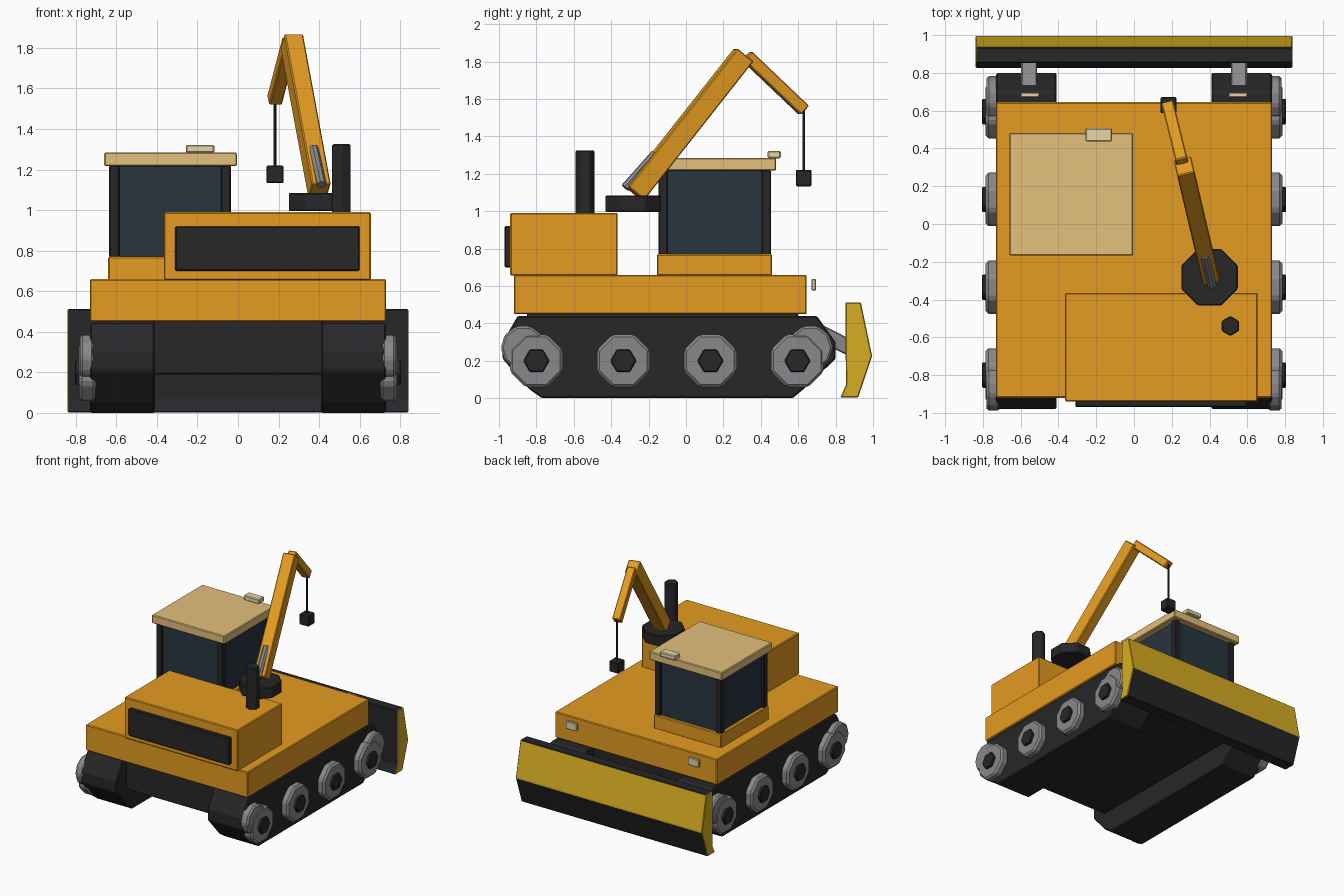
import bpy, bmesh
from math import cos, sin, pi
from mathutils import Vector

if "Cube" in bpy.data.objects:
    bpy.data.objects.remove(bpy.data.objects["Cube"])


def material(name, rgb):
    m = bpy.data.materials.new(name)
    m.diffuse_color = (*rgb, 1)
    m.use_nodes = True
    m.node_tree.nodes["Principled BSDF"].inputs["Base Color"].default_value = m.diffuse_color
    return m


ORANGE = material("orange_paint", (0.78, 0.33, 0.015))
YELLOW = material("yellow_paint", (0.68, 0.42, 0.015))
BLACK = material("black", (0.02, 0.02, 0.022))
GLASS = material("dark_glass", (0.02, 0.035, 0.05))
ROOF = material("tan_roof", (0.78, 0.53, 0.2))
LAMP = material("lamp", (0.8, 0.68, 0.38))
STEEL = material("steel", (0.25, 0.25, 0.26))


def prism(name, p, q, profile, mat, bevel=0.006, mirror=False):
    """Sweep a closed profile from p to q; along X the profile reads as (y, z)."""
    p, q = Vector(p), Vector(q)
    d = (q - p).normalized()
    u = Vector((0, 0, 1)).cross(d)
    u = u.normalized() if u.length > 1e-4 else Vector((1, 0, 0))
    v = d.cross(u)
    bm = bmesh.new()
    a = [bm.verts.new(p + u * s + v * t) for s, t in profile]
    b = [bm.verts.new(q + u * s + v * t) for s, t in profile]
    n = len(profile)
    for i in range(n):
        j = (i + 1) % n
        bm.faces.new((a[i], a[j], b[j], b[i]))
    bm.faces.new(a[::-1])
    bm.faces.new(b)
    bmesh.ops.recalc_face_normals(bm, faces=bm.faces)
    me = bpy.data.meshes.new(name)
    bm.to_mesh(me)
    bm.free()
    me.materials.append(mat)
    ob = bpy.data.objects.new(name, me)
    bpy.context.collection.objects.link(ob)
    if bevel:
        mod = ob.modifiers.new("bevel", 'BEVEL')
        mod.width = bevel
        mod.segments = 1
    if mirror:
        ob.modifiers.new("mirror", 'MIRROR')
    return ob


def ngon(n, r, phase=0.0, c=(0, 0)):
    return [(c[0] + r * cos(2 * pi * i / n + phase), c[1] + r * sin(2 * pi * i / n + phase))
            for i in range(n)]


def rect(w, h):
    return [(-w / 2, -h / 2), (w / 2, -h / 2), (w / 2, h / 2), (-w / 2, h / 2)]


def box(name, x, y, z, mat, bevel=0.006, mirror=False):
    prof = [(x[0], y[0]), (x[1], y[0]), (x[1], y[1]), (x[0], y[1])]
    return prism(name, (0, 0, z[0]), (0, 0, z[1]), prof, mat, bevel, mirror)


# Tracks
track = [(-0.77, 0), (0.57, 0), (0.63, 0.05), (0.80, 0.21), (0.80, 0.30), (0.70, 0.44),
         (-0.90, 0.44), (-0.98, 0.30), (-0.98, 0.21), (-0.84, 0.05)]
prism("track", (0.41, 0, 0), (0.73, 0, 0), track, BLACK, 0.008, True)

# Road wheels with hubs, and end sprockets
for i, y in enumerate((-0.80, -0.335, 0.13, 0.595)):
    prism(f"road_wheel_{i}", (0.70, 0, 0), (0.785, 0, 0),
          ngon(8, 0.153, pi / 8, (y, 0.2)), STEEL, 0.015, True)
    prism(f"wheel_hub_{i}", (0.75, 0, 0), (0.805, 0, 0),
          ngon(6, 0.07, 0, (y, 0.2)), BLACK, 0.006, True)
for side, y in (("rear", 0.665), ("front", -0.87)):
    prism(f"{side}_sprocket", (0.71, 0, 0), (0.78, 0, 0),
          ngon(10, 0.121, 0, (y, 0.27)), STEEL, 0.012, True)

# Chassis and hull
box("chassis", (-0.42, 0.42), (-0.85, 0.60), (0.19, 0.46), BLACK)
box("hull", (-0.73, 0.73), (-0.92, 0.645), (0.45, 0.66), ORANGE)
box("engine_housing", (-0.365, 0.655), (-0.94, -0.365), (0.655, 0.99), ORANGE)
box("engine_grille", (-0.31, 0.60), (-0.97, -0.935), (0.70, 0.92), BLACK)
prism("exhaust", (0.51, -0.54, 0.98), (0.51, -0.54, 1.325), ngon(6, 0.053, pi / 6), BLACK)
box("headlight", (0.50, 0.60), (0.67, 0.695), (0.575, 0.638), LAMP, 0.005, True)

# Cab
box("cab_base", (-0.64, -0.03), (-0.155, 0.46), (0.655, 0.77), ORANGE)
box("cab_glass", (-0.612, -0.058), (-0.13, 0.435), (0.76, 1.22), GLASS)
for i, x in enumerate((-0.61, -0.06)):
    for j, y in enumerate((-0.123, 0.43)):
        box(f"cab_post_{i}{j}", (x - 0.025, x + 0.025), (y - 0.025, y + 0.025),
            (0.765, 1.22), BLACK)
box("cab_roof", (-0.66, -0.005), (-0.168, 0.482), (1.217, 1.285), ROOF)
box("roof_lamp", (-0.257, -0.117), (0.437, 0.507), (1.283, 1.322), LAMP)

# Crane: turntable, boom, ram, jib, cable and hook block
prism("crane_turntable", (0.40, -0.282, 0.995), (0.40, -0.282, 1.085),
      ngon(8, 0.162, pi / 8), BLACK)
prism("crane_boom", (0.402, -0.275, 1.095), (0.265, 0.308, 1.835), rect(0.095, 0.112), ORANGE)
prism("boom_ram", (0.412, -0.325, 1.125), (0.372, -0.165, 1.305), ngon(8, 0.025, pi / 8),
      STEEL, 0)
prism("crane_jib", (0.255, 0.325, 1.83), (0.18, 0.63, 1.54), rect(0.065, 0.065), ORANGE)
prism("cable", (0.182, 0.63, 1.21), (0.182, 0.63, 1.55), ngon(6, 0.008), BLACK, 0)
box("hook_block", (0.14, 0.225), (0.587, 0.672), (1.133, 1.22), BLACK)

# Dozer blade (yellow upper face and ends, black elsewhere) and push arms
blade = prism("dozer_blade", (-0.84, 0, 0), (0.84, 0, 0),
              [(0.825, 0.003), (0.92, 0.003), (0.995, 0.225), (0.935, 0.512),
               (0.852, 0.512), (0.855, 0.07)], YELLOW, 0.005)
blade.data.materials.append(BLACK)
for f in blade.data.polygons:
    upper_face = f.normal.y > 0.5 and f.normal.z > 0
    f.material_index = 0 if upper_face or abs(f.normal.x) > 0.9 else 1
prism("blade_arm", (0.555, 0.68, 0.37), (0.555, 0.875, 0.27), rect(0.085, 0.085),
      STEEL, 0.006, True)
